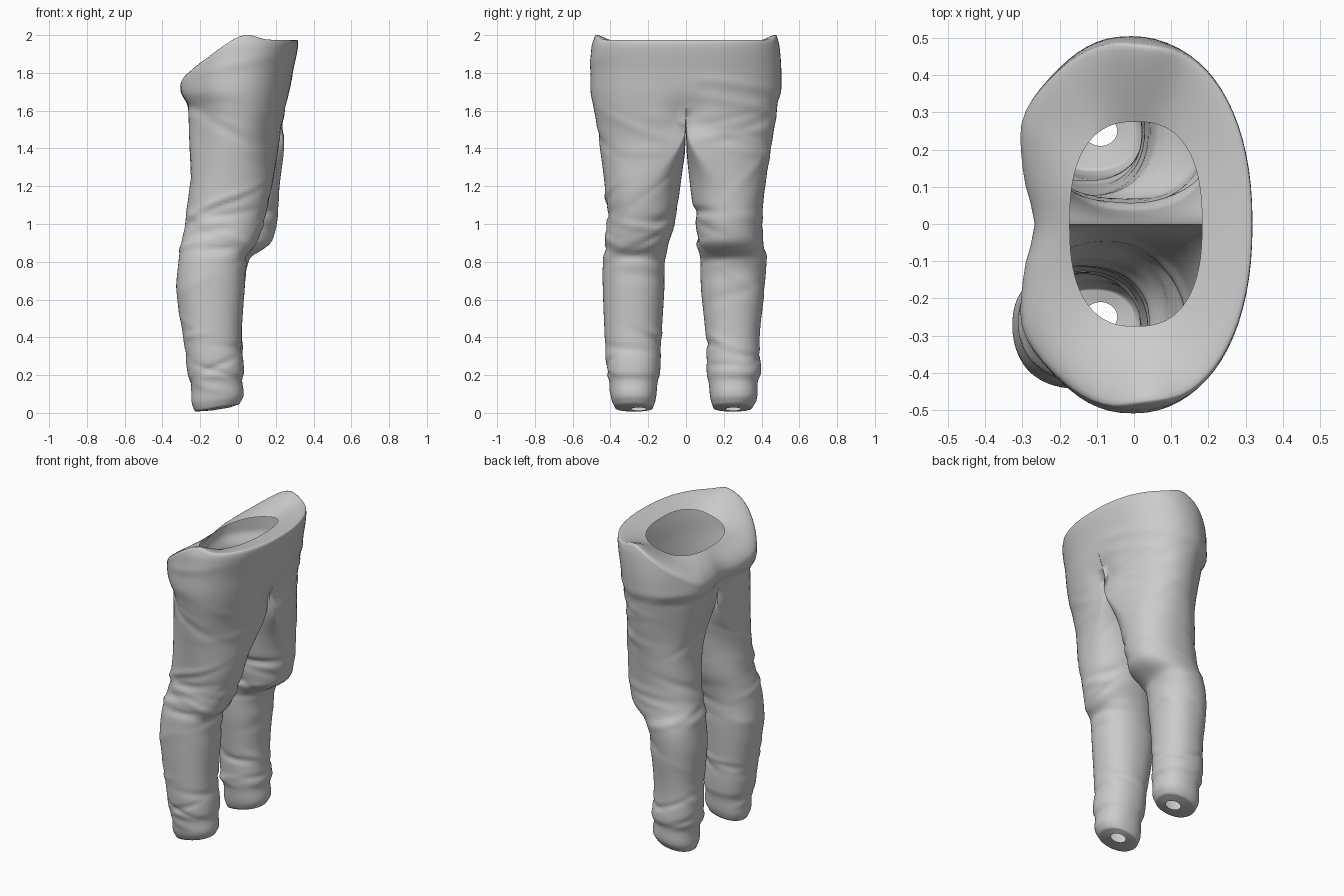
import bpy, bmesh, math, random
from math import sin, cos, pi, exp

if "Cube" in bpy.data.objects:
    bpy.data.objects.remove(bpy.data.objects["Cube"])

N = 72            # segments round each leg
CROTCH = 1.62

# height, back x, front x (leg A, leg B), inner y / outer y (leg A), inner y / outer y (leg B)
PROFILE = [
    (0.00, -.228, .008, .008, .175, .375, .145, .35),
    (0.05, -.245, .030, .030, .160, .395, .130, .375),
    (0.15, -.245, .022, .022, .150, .405, .12, .38),
    (0.20, -.265, .032, .032, .138, .42, .113, .397),
    (0.40, -.290, .020, .020, .130, .43, .105, .39),
    (0.65, -.325, .035, .035, .115, .44, .08, .415),
    (0.80, -.315, .050, .060, .110, .44, .075, .425),
    (0.90, -.300, .100, .170, .090, .43, .065, .41),
    (1.00, -.280, .135, .205, .060, .415, .05, .40),
    (1.20, -.260, .180, .220, .030, .43, .022, .42),
    (1.40, -.260, .215, .245, .008, .455, .005, .45),
    (1.62, -.265, .260, .260, 0, .49, 0, .485),
    (1.70, -.300, .275, .275, 0, .505, 0, .50),
    (1.80, -.305, .290, .290, 0, .505, 0, .505),
    (1.94, -.300, .318, .318, 0, .50, 0, .495),
    (2.00, -.290, .315, .315, 0, .48, 0, .48)]
RIM = [(-.32, 1.70), (-.26, 1.75), (-.2, 1.825), (-.05, 1.96), (.04, 2.0), (.15, 1.975), (.33, 1.97)]


def interp(rows, z):
    """Smooth (Hermite) lookup in a table keyed on its first column."""
    z = min(max(z, rows[0][0]), rows[-1][0])
    i = max(k for k in range(len(rows) - 1) if rows[k][0] <= z)
    a, b = rows[i], rows[i + 1]
    p, q = rows[max(i - 1, 0)], rows[min(i + 2, len(rows) - 1)]
    h = b[0] - a[0]
    t = (z - a[0]) / h
    out = []
    for k in range(1, len(a)):
        ma = (b[k] - p[k]) / (b[0] - p[0]) * h
        mb = (q[k] - a[k]) / (q[0] - a[0]) * h
        out.append((2*t**3 - 3*t*t + 1) * a[k] + (t**3 - 2*t*t + t) * ma
                   + (3*t*t - 2*t**3) * b[k] + (t**3 - t*t) * mb)
    return out


def smooth(t):
    t = min(max(t, 0), 1)
    return t * t * (3 - 2 * t)


def power(v, e=.9):
    return math.copysign(abs(v) ** e, v)


# Cloth folds: (angle, height, slope, half-length, half-width, depth)
def make_folds(rng):
    zones = [(.84, 1.12, 13, .10, .025, .010), (.12, .42, 10, .07, .022, .009),
             (1.15, 1.55, 8, .20, .03, .007), (1.6, 1.85, 6, .08, .03, .006),
             (.45, .8, 4, .12, .03, .005)]
    folds = []
    for lo, hi, count, slope, width, depth in zones:
        for _ in range(count):
            folds.append((rng.uniform(0, 2 * pi), rng.uniform(lo, hi), rng.uniform(-slope, slope),
                          rng.uniform(.5, 1.1), width * rng.uniform(.7, 1.2),
                          depth * rng.choice((1, -1)) * rng.uniform(.6, 1)))
    folds.append((0, .83, .02, 1.3, .025, -.012))   # crease under the knee
    return folds


def fold_height(folds, a, z):
    d = 0
    for a0, z0, slope, length, width, depth in folds:
        da = (a - a0 + pi) % (2 * pi) - pi
        d += depth * exp(-((z - z0 - slope * da) / width) ** 2 - (da / length) ** 2)
    return d


def surface(side, folds, a, z):
    """Point on the cloth; a = 0 is +x, pi/2 the outer side, 3pi/2 the inner side."""
    xb, xf0, xf1, yi0, yo0, yi1, yo1 = interp(PROFILE, z)
    xf, yi, yo = (xf0, yi0, yo0) if side < 0 else (xf1, yi1, yo1)
    if side > 0:                        # leg B stands slightly further forward
        xb += .042 * smooth((z - .15) / .5) * smooth((CROTCH - z) / .3)
    if z > CROTCH - 1e-6:
        yi = 0
    cx, rx = (xb + xf) / 2, (xf - xb) / 2
    c, s = power(cos(a)), power(sin(a))
    outer = sin(a) > 0
    w = smooth((z - 1.1) / .42)
    sag = smooth((z - 1.22) / (CROTCH - 1.22))
    # round leg section blended to half of the hip section
    x, y = cx + rx * c, (yi + yo) / 2 + (yo - yi) / 2 * s
    yd = yi + (yo - yi) * s if outer else yi
    near_mid = exp(-((yd - yi) / .09) ** 2)
    if cos(a) < 0:                      # seat cleft and cheek
        xd = x - cos(a) * .035 * near_mid
        if outer:
            xd -= .034 * exp(-((yd - .29) / .11) ** 2) * min(1, -3 * cos(a))
    else:                               # front crease
        xd = x - cos(a) * .03 * exp(-((z - 1.56) / .1) ** 2) * near_mid
    x, y = x + (xd - x) * w, y + (yd - y) * w
    d = fold_height(folds, a, z) * (1 - w + w * min(1, (yd - yi) / .12))
    x, y = x + d * cos(a), y + d * sin(a)
    zz = z if outer else z - .09 * sag * abs(sin(a))
    # hem slopes up towards +x
    zz += (.005 + .17 * (x + .24)) * max(0, 1 - z / .3)
    if abs(y) < 1e-6:
        y = 0
    return x, side * y, zz


def lerp(p, q, t):
    return tuple(u + (v - u) * t for u, v in zip(p, q))


def skin(bm, rings, closed):
    grid = [[bm.verts.new(p) for p in r] for r in rings]
    n = len(rings[0])
    for lo, hi in zip(grid, grid[1:]):
        for i in range(n if closed else n - 1):
            j = (i + 1) % n
            bm.faces.new((lo[i], lo[j], hi[j], hi[i]))


bm = bmesh.new()
for side in (-1, 1):
    folds = make_folds(random.Random(5 + side))
    angles = [2 * pi * i / N for i in range(N)]

    # leg, with the hem turned in to a small ankle hole
    hem = [surface(side, folds, a, 0) for a in angles]
    hole = []
    for a in angles:
        x = -.09 + .045 * cos(a)
        hole.append((x, side * (.25 + .04 * sin(a)), .17 * (x + .24) - .005))
    rings = [[lerp(h, o, t) for h, o in zip(hole, hem)] for t in (0, .35, .7, .9)]
    levels = 110
    rings += [[surface(side, folds, a, CROTCH * k / levels) for a in angles]
              for k in range(levels + 1)]
    skin(bm, rings, True)

    # hip half, rising to the sloping waist rim
    half = angles[:N // 2 + 1]
    rings = []
    steps = 24
    for k in range(steps + 1):
        ring = []
        for a in half:
            top = interp(RIM, .008 + .315 * power(cos(a)))[0]
            ring.append(surface(side, folds, a, CROTCH + (top - CROTCH) * k / steps))
        rings.append(ring)

    # waist flange turned in to the opening, fuller over the seat
    rim = rings[-1]
    opening = []
    for a in half:
        x = .005 + .178 * power(cos(a), .8)
        y = .275 * abs(sin(a)) ** .8
        opening.append((x, side * (y if y > 1e-6 else 0), 1.90 + .25 * x))
    for t in (.03, .08, .16, .27, .4, .6, .8, 1):
        ring = []
        for a, p, q in zip(half, rim, opening):
            x, y, z = lerp(p, q, t)
            swell = .008 + .022 * max(0, -cos(a))
            ring.append((x, y, z + swell * sin(pi * t ** .5)))
        rings.append(ring)
    skin(bm, rings, False)

# join both halves along the middle seam
bmesh.ops.remove_doubles(bm, verts=bm.verts, dist=1e-5)
bmesh.ops.recalc_face_normals(bm, faces=bm.faces)
for f in bm.faces:
    f.smooth = True
mesh = bpy.data.meshes.new("trousers")
bm.to_mesh(mesh)
bm.free()
bpy.context.collection.objects.link(bpy.data.objects.new("trousers", mesh))
